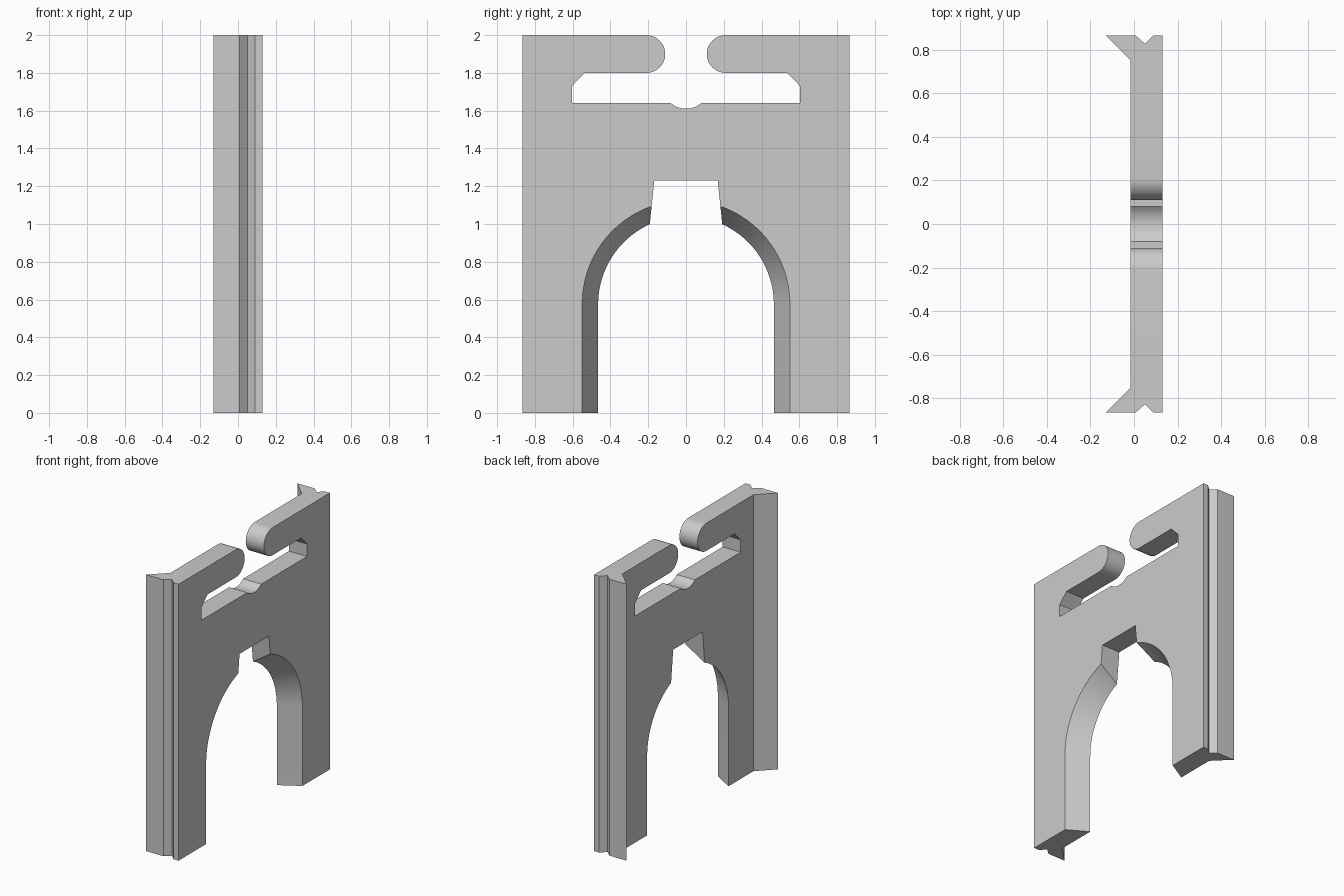
import bpy, bmesh
from math import sin, cos, pi, radians, asin
from mathutils import Vector

cube = bpy.data.objects.get("Cube")
if cube:
    bpy.data.objects.remove(cube, do_unlink=True)

grey = bpy.data.materials.new("plain grey")
grey.use_nodes = True
GREY = (0.6, 0.6, 0.6, 1)
grey.diffuse_color = GREY
grey.node_tree.nodes["Principled BSDF"].inputs["Base Color"].default_value = GREY

BACK, FACE = -0.015, 0.13      # the two broad sides of the panel
HALF, HEIGHT = 0.865, 2.0


def loft(name, ring_a, ring_b):
    """Closed solid between two matching rings of points."""
    bm = bmesh.new()
    a = [bm.verts.new(p) for p in ring_a]
    b = [bm.verts.new(p) for p in ring_b]
    bm.faces.new(a)
    bm.faces.new(b)
    for i in range(len(a)):
        j = (i + 1) % len(a)
        bm.faces.new((a[i], a[j], b[j], b[i]))
    bmesh.ops.recalc_face_normals(bm, faces=bm.faces)
    mesh = bpy.data.meshes.new(name)
    bm.to_mesh(mesh)
    bm.free()
    mesh.materials.append(grey)
    obj = bpy.data.objects.new(name, mesh)
    bpy.context.collection.objects.link(obj)
    return obj


def arc(cy, cz, r, start, end, steps):
    angles = [radians(start + (end - start) * i / steps) for i in range(steps + 1)]
    return [(cy + r * cos(t), cz + r * sin(t)) for t in angles]


def mirrored(half):
    """Complete a half profile by reflecting its first coordinate."""
    return half + [(-u, v) for u, v in reversed(half)]


def across(profile, x):
    return [Vector((x, y, z)) for y, z in profile]


# Panel with flared, grooved edges, drawn in plan and raised to full height
plan = mirrored([(0.75, BACK), (HALF, -0.13), (HALF, 0.008), (HALF - 0.038, 0.05),
                 (HALF, 0.09), (HALF, FACE)])
panel = loft("panel", [Vector((x, y, 0)) for y, x in plan],
             [Vector((x, y, HEIGHT)) for y, x in plan])

# Upper slot: gap between rounded arms, chamfered corners, shallow scoop
dip = asin(0.08 / 0.122) * 180 / pi
scoop_z = 1.64 + 0.122 * cos(radians(dip))
scoop = arc(0, scoop_z, 0.122, -90 + dip, -90, 10)[:-1]
slot = [(0.21, 2.1)] + arc(0.21, 1.9, 0.1, 90, 270, 24)
slot += [(0.535, 1.8), (0.604, 1.73), (0.604, 1.64)] + scoop
slot_cutter = loft("slot_cutter", across(mirrored(slot), -0.3), across(mirrored(slot), 0.3))


# Arched doorway, tapering through the thickness
def doorway(x):
    r = 0.465 + 0.085 * (x - BACK) / (FACE - BACK)
    outline = [(r, -0.1)] + arc(0, 0.575, r, 0, 180, 64) + [(-r, -0.1)]
    return across(outline, x)


arch_cutter = loft("arch_cutter", doorway(-0.1), doorway(0.2))

# Keystone notch above the arch
notch = mirrored([(0.202, 0.9), (0.168, 1.23)])
notch_cutter = loft("notch_cutter", across(notch, -0.3), across(notch, 0.3))

cutters = [slot_cutter, arch_cutter, notch_cutter]
for cutter in cutters:
    cutter.hide_render = True
    mod = panel.modifiers.new(cutter.name, "BOOLEAN")
    mod.operation = "DIFFERENCE"
    mod.solver = "EXACT"
    mod.object = cutter

# Bake the cuts and smooth only the curved surfaces
bpy.ops.object.select_all(action="DESELECT")
panel.select_set(True)
bpy.context.view_layer.objects.active = panel
for mod in list(panel.modifiers):
    bpy.ops.object.modifier_apply(modifier=mod.name)
for cutter in cutters:
    bpy.data.objects.remove(cutter, do_unlink=True)
bpy.ops.object.shade_smooth_by_angle(angle=radians(20))
